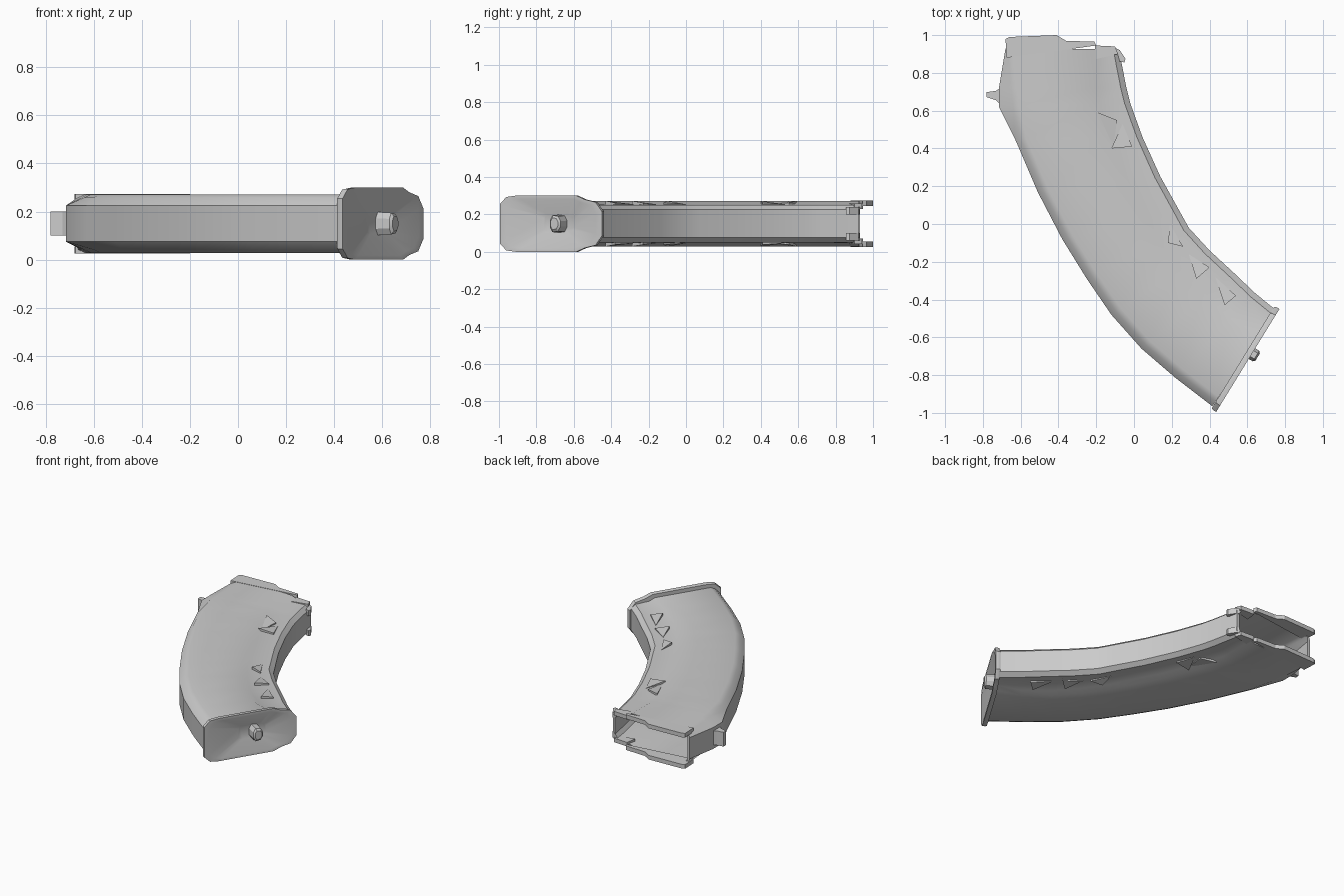
import bpy, bmesh
from mathutils import Vector

if "Cube" in bpy.data.objects:
    bpy.data.objects.remove(bpy.data.objects["Cube"])

ZC = 0.15  # mid-plane of the magazine


def make(name, verts, faces, angle=0.6):
    me = bpy.data.meshes.new(name)
    bm = bmesh.new()
    vs = [bm.verts.new(v) for v in verts]
    for f in faces:
        bm.faces.new([vs[i] for i in f])
    bmesh.ops.recalc_face_normals(bm, faces=bm.faces)
    bm.to_mesh(me)
    bm.free()
    ob = bpy.data.objects.new(name, me)
    bpy.context.collection.objects.link(ob)
    bpy.ops.object.select_all(action='DESELECT')
    ob.select_set(True)
    bpy.context.view_layer.objects.active = ob
    bpy.ops.object.shade_smooth_by_angle(angle=angle)
    return ob


def loft(name, rings, start=False, end=False, angle=0.6):
    n = len(rings[0])
    verts = [v for r in rings for v in r]
    faces = [(k*n + i, k*n + (i+1) % n, (k+1)*n + (i+1) % n, (k+1)*n + i)
             for k in range(len(rings)-1) for i in range(n)]
    if start:
        faces.append(list(range(n)))
    if end:
        faces.append([(len(rings)-1)*n + i for i in range(n)])
    return make(name, verts, faces, angle)


def prism(name, pts, low, high):
    # outline in the top plane; high may vary per corner, heights from mid-plane
    if not isinstance(high, (list, tuple)):
        high = [high]*len(pts)
    return loft(name, [[(x, y, ZC+low) for x, y in pts],
                       [(x, y, ZC+h) for (x, y), h in zip(pts, high)]],
                True, True, 0.3)


def both_sides(name, pts, low, high):
    high = high if isinstance(high, (list, tuple)) else [high]*len(pts)
    prism(name + "_upper", pts, low, high)
    prism(name + "_lower", pts, -low, [-h for h in high])


# Body stations: outer edge, inner edge, outer chamfer width, step position
stations = [
    ((0.415, -0.965), (0.75, -0.455), 0.03, 0.80),
    ((0.22, -0.815), (0.64, -0.365), 0.03, 0.70),
    ((0.04, -0.66), (0.53, -0.26), 0.03, 0.68),
    ((-0.12, -0.48), (0.40, -0.14), 0.03, 0.70),
    ((-0.25, -0.29), (0.29, -0.02), 0.03, 0.72),
    ((-0.38, -0.08), (0.24, 0.07), 0.03, 0.74),
    ((-0.51, 0.17), (0.14, 0.25), 0.03, 0.74),
    ((-0.63, 0.45), (0.045, 0.46), 0.03, 0.75),
    ((-0.715, 0.62), (-0.02, 0.64), 0.075, 0.76),
    ((-0.715, 0.72), (-0.04, 0.72), 0.065, 0.77),
    ((-0.68, 0.93), (-0.08, 0.925), 0.012, 0.81),
]


def section(st, wall=0.0):
    a, b = Vector(st[0]), Vector(st[1])
    d = (b-a).normalized()
    w = (b-a).length
    ch, f = st[2], st[3]*w
    half = [(wall, 0.075), (ch+wall*0.5, 0.108), (ch+0.03, 0.122), (f-0.035, 0.122),
            (f, 0.105), (w-0.03-wall*0.5, 0.100), (w-wall, 0.075)]
    ring = [(a + d*s, h - wall) for s, h in half]
    ring += [(p, -h) for p, h in reversed(ring)]
    return [(p.x, p.y, ZC+h) for p, h in ring]


# Hollow curved body, open at the top end
rings = [section(s) for s in stations]
rings += [section(s, 0.018) for s in reversed(stations[4:])]
loft("magazine_body", rings, end=True)

# Feed lips
both_sides("feed_lip", [(-0.675, 0.88), (-0.68, 0.98), (-0.66, 0.99), (-0.41, 1.0),
                        (-0.36, 0.97), (-0.21, 0.965), (-0.20, 0.945)], 0.095, 0.124)
both_sides("rear_lip", [(-0.215, 0.87), (-0.205, 0.945), (-0.10, 0.94), (-0.085, 0.90)],
           0.08, 0.108)

# Catch on the outer edge and lug on the inner edge
prism("front_catch", [(-0.68, 0.74), (-0.73, 0.705), (-0.78, 0.698), (-0.78, 0.672),
                      (-0.73, 0.655), (-0.68, 0.60)], -0.05, 0.05)
both_sides("rear_lug", [(-0.095, 0.93), (-0.075, 0.92), (-0.045, 0.875), (-0.05, 0.855),
                        (-0.075, 0.86)], 0.05, 0.09)

# Grip wedges on the stepped strip
wedges = [
    [(-0.19, 0.59), (-0.09, 0.55), (-0.11, 0.41)],
    [(-0.12, 0.40), (-0.01, 0.41), (-0.06, 0.53)],
    [(0.18, -0.10), (0.26, -0.12), (0.19, 0.0)],
    [(0.33, -0.29), (0.40, -0.23), (0.29, -0.16)],
    [(0.48, -0.43), (0.54, -0.38), (0.43, -0.28)],
]
for i, w in enumerate(wedges):
    both_sides(f"grip_wedge_{i+1}", w, 0.08, [0.122, 0.112, 0.104])

# Floor plate with a dished outer face
p0, p1 = Vector((0.435, -0.995)), Vector((0.77, -0.45))
d = (p1-p0).normalized()
n = Vector((d.y, -d.x))
half = [(0.0, 0.105), (0.04, 0.143), (0.10, 0.15), (0.48, 0.15), (0.53, 0.13),
        (0.60, 0.115), (0.64, 0.065)]
outline = half + [(s, -h) for s, h in reversed(half)]


def plate_ring(scale, depth, mid=0.32):
    out = []
    for s, h in outline:
        p = p0 + d*(mid + (s-mid)*scale) + n*depth
        out.append((p.x, p.y, ZC + h*scale))
    return out


loft("floor_plate", [plate_ring(0.80, -0.03), plate_ring(0.985, -0.03), plate_ring(1, -0.02),
                     plate_ring(1, 0), plate_ring(0.88, 0), plate_ring(0.3, -0.04, 0.36)],
     end=True, angle=0.5)

# Release button in the middle of the plate
button = [(0.33, 0.02), (0.345, 0.045), (0.38, 0.04), (0.395, 0.015),
          (0.395, -0.015), (0.38, -0.04), (0.345, -0.045), (0.33, -0.02)]
rings = []
for depth, k in ((-0.06, 1.1), (0.025, 1.0), (0.035, 0.7)):
    r = []
    for s, h in button:
        p = p0 + d*(0.362 + (s-0.362)*k) + n*depth
        r.append((p.x, p.y, ZC + h*k))
    rings.append(r)
loft("release_button", rings, True, True, 0.4)
